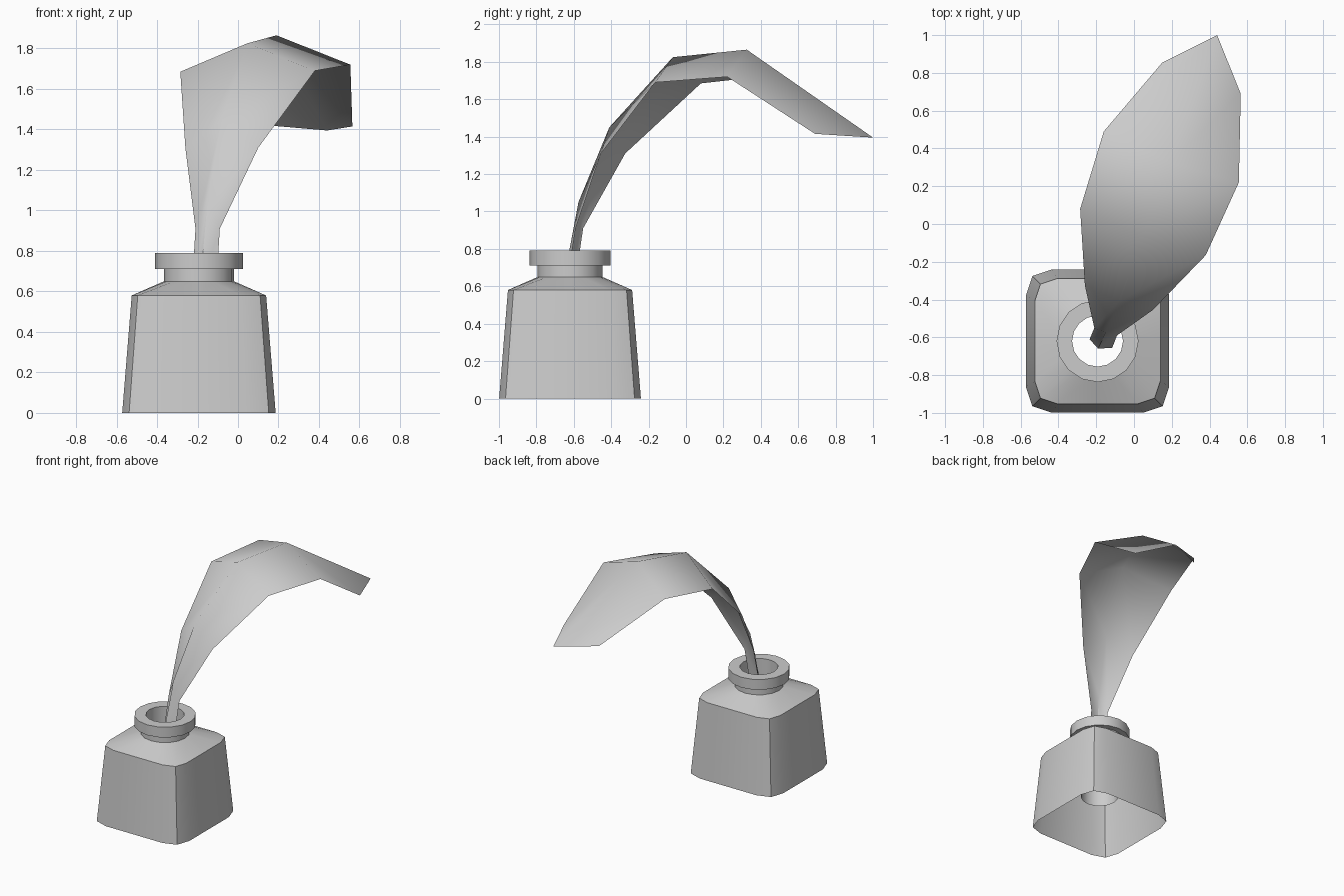
import bpy
from math import cos, sin, pi, radians

if "Cube" in bpy.data.objects:
    bpy.data.objects.remove(bpy.data.objects["Cube"])

CX, CY, N = -0.193, -0.62, 16


def make(name, verts, faces, angle):
    me = bpy.data.meshes.new(name)
    me.from_pydata(verts, [], faces)
    me.update()
    ob = bpy.data.objects.new(name, me)
    bpy.context.collection.objects.link(ob)
    bpy.ops.object.select_all(action='DESELECT')
    ob.select_set(True)
    bpy.context.view_layer.objects.active = ob
    bpy.ops.object.shade_smooth_by_angle(angle=radians(angle))
    return ob


def grid_faces(rows, cols, closed):
    return [(r * cols + c, r * cols + (c + 1) % cols,
             (r + 1) * cols + (c + 1) % cols, (r + 1) * cols + c)
            for r in range(rows - 1) for c in range(cols if closed else cols - 1)]


def circle(r, z):
    return [(CX + r * cos(2 * pi * i / N), CY + r * sin(2 * pi * i / N), z) for i in range(N)]


def rounded_square(h, z):
    # one quarter: mid side plus three corner points, turned four times
    quarter = [(h, 0), (h, h * .64), (h * .91, h * .91), (h * .64, h)]
    pts = []
    for k in range(4):
        c, s = round(cos(k * pi / 2)), round(sin(k * pi / 2))
        pts += [(CX + x * c - y * s, CY + x * s + y * c, z) for x, y in quarter]
    return pts


# ink bottle: open-bottomed body, shoulder, neck, rim and inner well tube
rings = [rounded_square(.379, 0), rounded_square(.332, .58)]
rings += [circle(r, z) for r, z in
          [(.173, .65), (.173, .71), (.217, .71), (.217, .79), (.135, .79), (.135, .23)]]
make("ink_bottle", [p for ring in rings for p in ring], grid_faces(len(rings), N, True), 35)

# quill feather: rows of left edge, midrib, right edge from nib to tip
rows = [
    [(-.235, -.61, .50), (-.19, -.66, .60), (-.115, -.655, .50)],
    [(-.21, -.55, .91), (-.15, -.575, 1.05), (-.09, -.59, .91)],
    [(-.26, -.325, 1.31), (-.08, -.41, 1.45), (.10, -.455, 1.31)],
    [(-.285, .08, 1.685), (.045, -.07, 1.825), (.38, -.165, 1.69)],
    [(-.16, .49, 1.73), (.19, .325, 1.865), (.555, .22, 1.72)],
    [(.15, .855, 1.42), (.44, 1.0, 1.395), (.565, .69, 1.415)],
]
make("quill_feather", [p for row in rows for p in row], grid_faces(len(rows), 3, False), 60)
